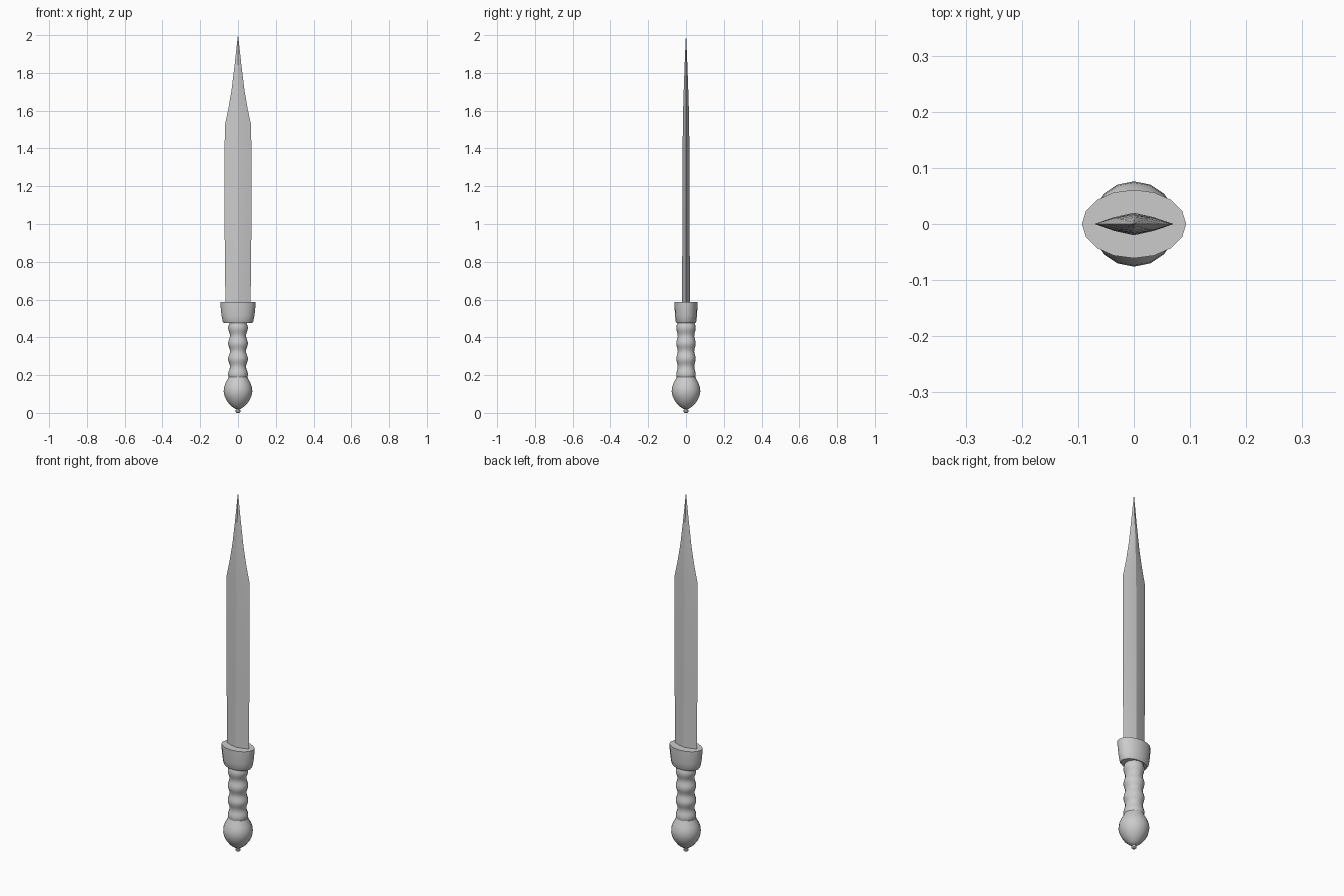
import bpy, bmesh
from math import cos, sin, pi, radians

if "Cube" in bpy.data.objects:
    bpy.data.objects.remove(bpy.data.objects["Cube"])


def loft(name, rings, outline, angle=40):
    """Skin a closed outline through (z, x scale, y scale) rings and cap both ends."""
    bm = bmesh.new()
    loops = [[bm.verts.new((x * sx, y * sy, z)) for x, y in outline]
             for z, sx, sy in rings]
    n = len(outline)
    for a, b in zip(loops, loops[1:]):
        for i in range(n):
            j = (i + 1) % n
            bm.faces.new((a[i], a[j], b[j], b[i]))
    bm.faces.new(loops[0][::-1])
    bm.faces.new(loops[-1])
    bmesh.ops.recalc_face_normals(bm, faces=bm.faces)
    mesh = bpy.data.meshes.new(name)
    bm.to_mesh(mesh)
    bm.free()
    obj = bpy.data.objects.new(name, mesh)
    bpy.context.collection.objects.link(obj)
    bpy.ops.object.select_all(action='DESELECT')
    obj.select_set(True)
    bpy.context.view_layer.objects.active = obj
    bpy.ops.object.shade_smooth_by_angle(angle=radians(angle))
    return obj


def circle(n):
    return [(cos(2 * pi * i / n), sin(2 * pi * i / n)) for i in range(n)]


round16 = circle(16)

# Blade: flattened diamond section with a centre ridge, long tapering point
section = [(1, 0), (0.5, 0.62), (0, 1), (-0.5, 0.62),
           (-1, 0), (-0.5, -0.62), (0, -1), (0.5, -0.62)]
loft("blade", [(0.54, 0.066, 0.02), (0.80, 0.069, 0.02), (1.0, 0.071, 0.019),
               (1.52, 0.07, 0.017), (1.61, 0.051, 0.015), (1.71, 0.034, 0.012),
               (1.85, 0.017, 0.007), (2.0, 0.0006, 0.0006)], section, 15)

# Guard: oval cup, rounded in towards the grip
loft("guard", [(0.475, 0.074, 0.050), (0.485, 0.081, 0.055), (0.515, 0.087, 0.058),
               (0.55, 0.091, 0.060), (0.58, 0.093, 0.061), (0.588, 0.093, 0.061)],
     round16)

# Grip: turned handle with finger swells
bottom, top, steps = 0.17, 0.485, 32
grip = []
for k in range(steps + 1):
    z = bottom + (top - bottom) * k / steps
    wave = cos(2 * pi * (z - 0.245) / 0.082)
    grip.append((z, 0.0475 - 0.005 * wave, 0.0475 - 0.004 * wave))
loft("grip", grip, round16)

# Pommel: onion-shaped ball
loft("pommel", [(z, r, r) for z, r in [
    (0.02, 0.012), (0.03, 0.028), (0.045, 0.045), (0.065, 0.060), (0.088, 0.071),
    (0.112, 0.076), (0.135, 0.074), (0.158, 0.066), (0.178, 0.055), (0.195, 0.048),
    (0.205, 0.045)]], round16)

# Peened button under the pommel
loft("pommel_button", [(0, 0.007, 0.007), (0.005, 0.012, 0.012),
                       (0.014, 0.012, 0.012), (0.018, 0.008, 0.008),
                       (0.026, 0.008, 0.008)], round16)
